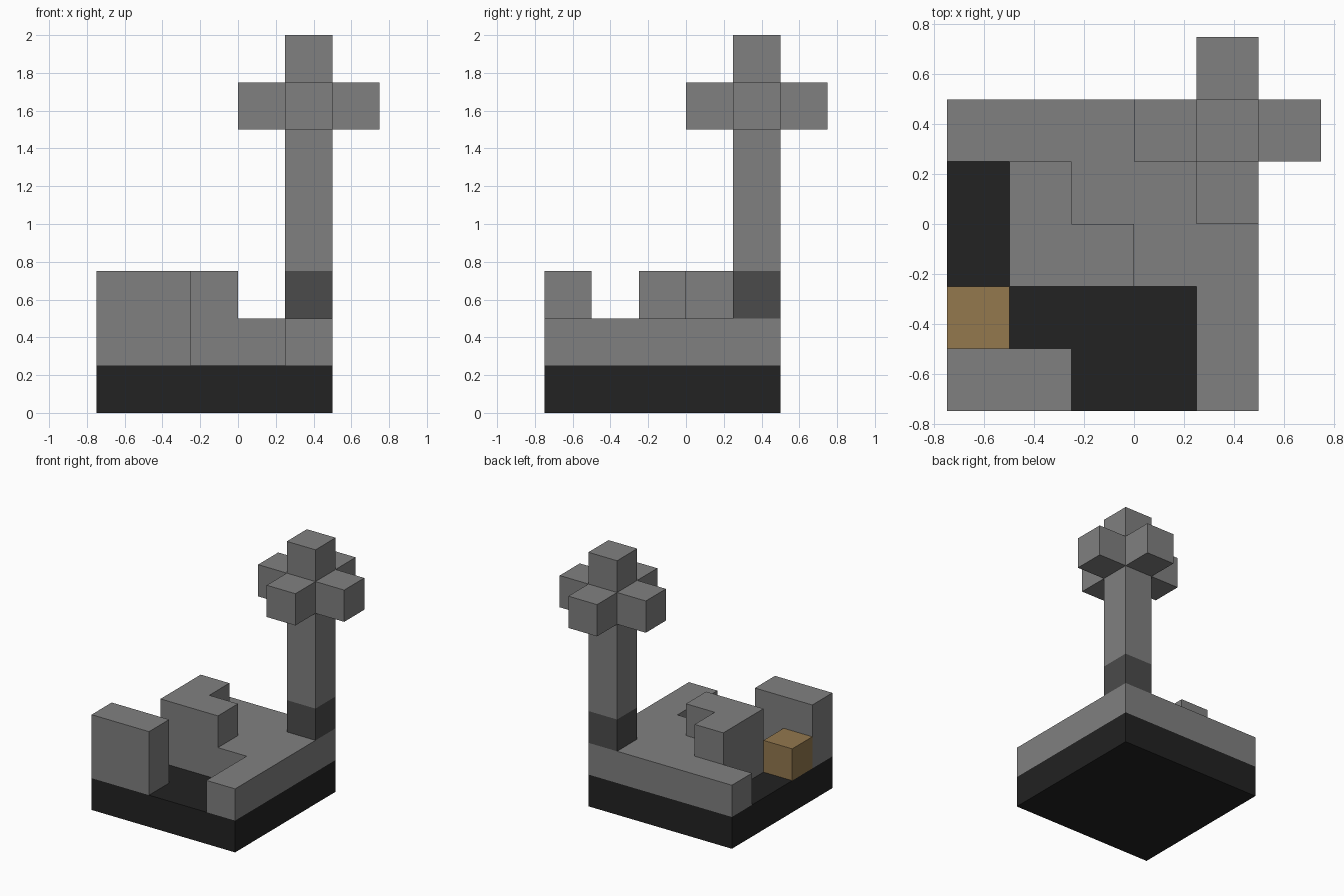
import bpy
import bmesh

if "Cube" in bpy.data.objects:
    bpy.data.objects.remove(bpy.data.objects["Cube"], do_unlink=True)

U = 0.25  # edge of one block


def material(name, rgb):
    mat = bpy.data.materials.new(name)
    mat.use_nodes = True
    mat.diffuse_color = (*rgb, 1)
    mat.node_tree.nodes["Principled BSDF"].inputs["Base Color"].default_value = (*rgb, 1)
    return mat


def prism(name, outline, bottom, top, mat):
    """Extrude a counter-clockwise outline, given in blocks, between two heights."""
    bm = bmesh.new()
    face = bm.faces.new([bm.verts.new((x * U, y * U, bottom * U)) for x, y in outline])
    grown = bmesh.ops.extrude_face_region(bm, geom=[face], use_keep_orig=True)
    moved = [v for v in grown["geom"] if isinstance(v, bmesh.types.BMVert)]
    bmesh.ops.translate(bm, vec=(0, 0, (top - bottom) * U), verts=moved)
    bmesh.ops.recalc_face_normals(bm, faces=bm.faces)
    mesh = bpy.data.meshes.new(name)
    bm.to_mesh(mesh)
    bm.free()
    mesh.materials.append(mat)
    obj = bpy.data.objects.new(name, mesh)
    bpy.context.collection.objects.link(obj)
    return obj


def rect(x0, y0, x1, y1):
    return [(x0, y0), (x1, y0), (x1, y1), (x0, y1)]


grey = material("stone grey", (0.216, 0.216, 0.216))
dark = material("dark grey", (0.07, 0.07, 0.07))
black = material("charcoal black", (0.016, 0.016, 0.016))
brown = material("wood brown", (0.292, 0.188, 0.076))

# Ground: black base with a stepped terrace around the back and one side
prism("base", rect(-3, -3, 2, 2), 0, 1, black)
prism("terrace", [(2, -3), (2, 2), (-3, 2), (-3, 1), (-2, 1),
                  (-2, -1), (1, -1), (1, -3)], 1, 2, grey)

# Raised blocks and the small crate between them
prism("raised_corner_wall", [(-2, -1), (0, -1), (0, 0), (-1, 0),
                             (-1, 1), (-2, 1)], 2, 3, grey)
prism("front_wall", rect(-3, -3, -1, -2), 1, 3, grey)
prism("crate", rect(-3, -2, -2, -1), 1, 2, brown)

# Tower: dark foot, tall shaft, four-armed crown and cap
post = rect(1, 1, 2, 2)
prism("tower_foot", post, 2, 3, dark)
prism("tower_shaft", post, 3, 6, grey)
prism("tower_crown", [(1, 0), (2, 0), (2, 1), (3, 1), (3, 2), (2, 2),
                      (2, 3), (1, 3), (1, 2), (0, 2), (0, 1), (1, 1)], 6, 7, grey)
prism("tower_cap", post, 7, 8, grey)
